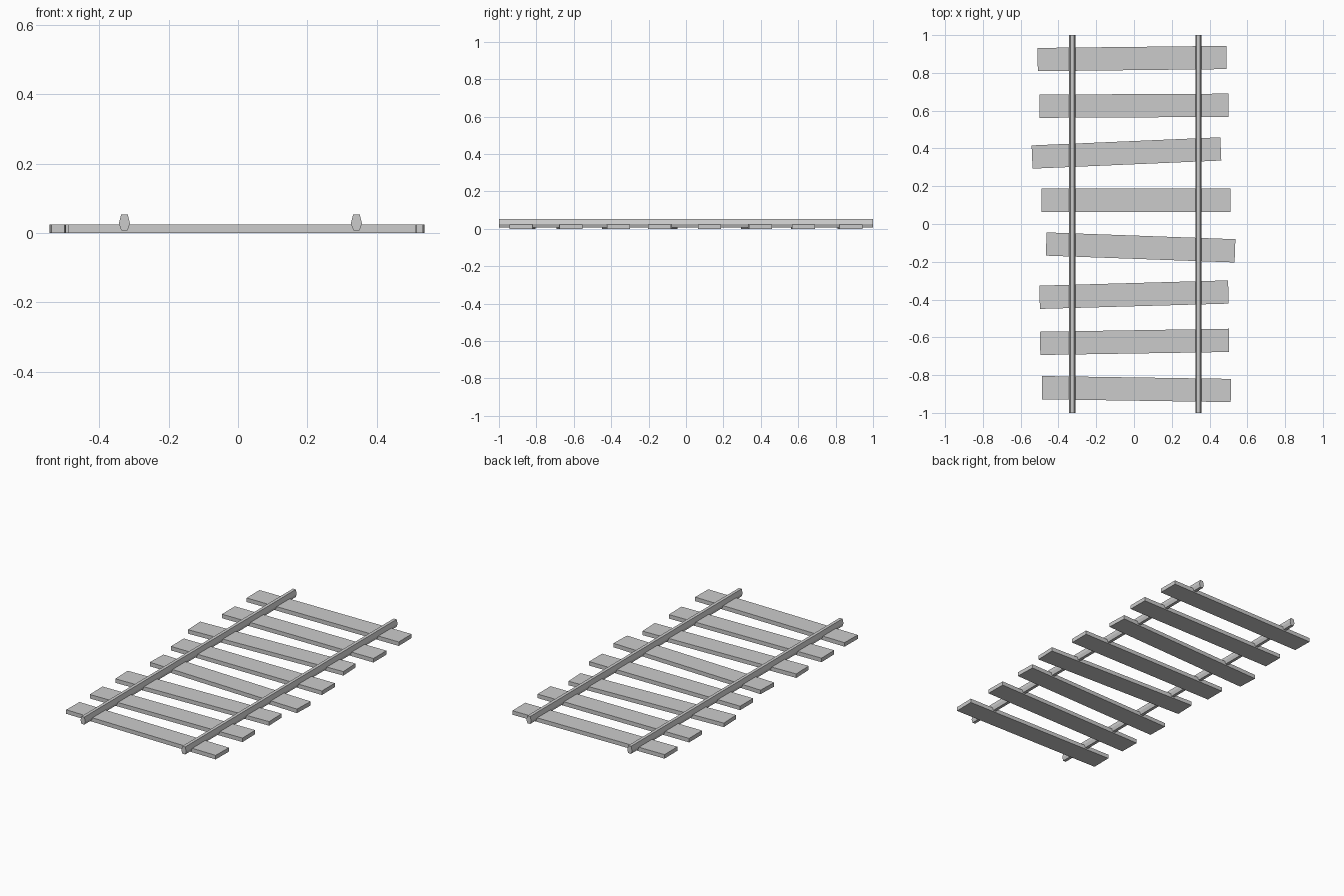
import bpy, math

# Remove the default cube only
cube = bpy.data.objects.get("Cube")
if cube:
    bpy.data.objects.remove(cube, do_unlink=True)

# Single flat grey
grey = bpy.data.materials.new("plain grey")
grey.use_nodes = True
grey.diffuse_color = (0.6, 0.6, 0.6, 1)
grey.node_tree.nodes["Principled BSDF"].inputs["Base Color"].default_value = (0.6, 0.6, 0.6, 1)


def prism(name, profile, length):
    """Closed (x, z) profile extruded along y, centred on the origin."""
    n = len(profile)
    verts = [(x, y, z) for y in (-length / 2, length / 2) for x, z in profile]
    faces = [[i, (i + 1) % n, n + (i + 1) % n, n + i] for i in range(n)]
    faces += [list(reversed(range(n))), list(range(n, 2 * n))]
    mesh = bpy.data.meshes.new(name)
    mesh.from_pydata(verts, [], [f[::-1] for f in faces])
    mesh.materials.append(grey)
    obj = bpy.data.objects.new(name, mesh)
    bpy.context.collection.objects.link(obj)
    return obj


# Wooden sleepers: slightly shifted and skewed boards, back to front
board = [(-0.5, 0), (0.5, 0), (0.5, 0.024), (-0.5, 0.024)]
shifts = [-0.01, 0, -0.04, 0.01, 0.035, 0, 0.003, 0.013]
slopes = [0.011, 0.005, 0.043, 0, -0.036, 0.028, 0.016, -0.015]
for i, (shift, slope) in enumerate(zip(shifts, slopes)):
    sleeper = prism(f"sleeper_{i + 1}", board, 0.123)
    sleeper.location = (shift, 0.876 - 0.25 * i, 0)
    sleeper.rotation_euler.z = math.atan(slope)

# Rails: six-sided bars, widest below the middle, sunk into the sleepers
half = [(0.009, 0.008), (0.016, 0.027), (0.0095, 0.053)]
rail_profile = half + [(-x, z) for x, z in reversed(half)]
for name, x in (("right_rail", -0.327), ("left_rail", 0.341)):
    prism(name, rail_profile, 2.0).location.x = x

# Make every face point outward
import bmesh
for obj in bpy.context.collection.objects:
    if obj.type == "MESH" and ("rail" in obj.name or "sleeper" in obj.name):
        bm = bmesh.new()
        bm.from_mesh(obj.data)
        bmesh.ops.recalc_face_normals(bm, faces=bm.faces)
        bm.to_mesh(obj.data)
        bm.free()
